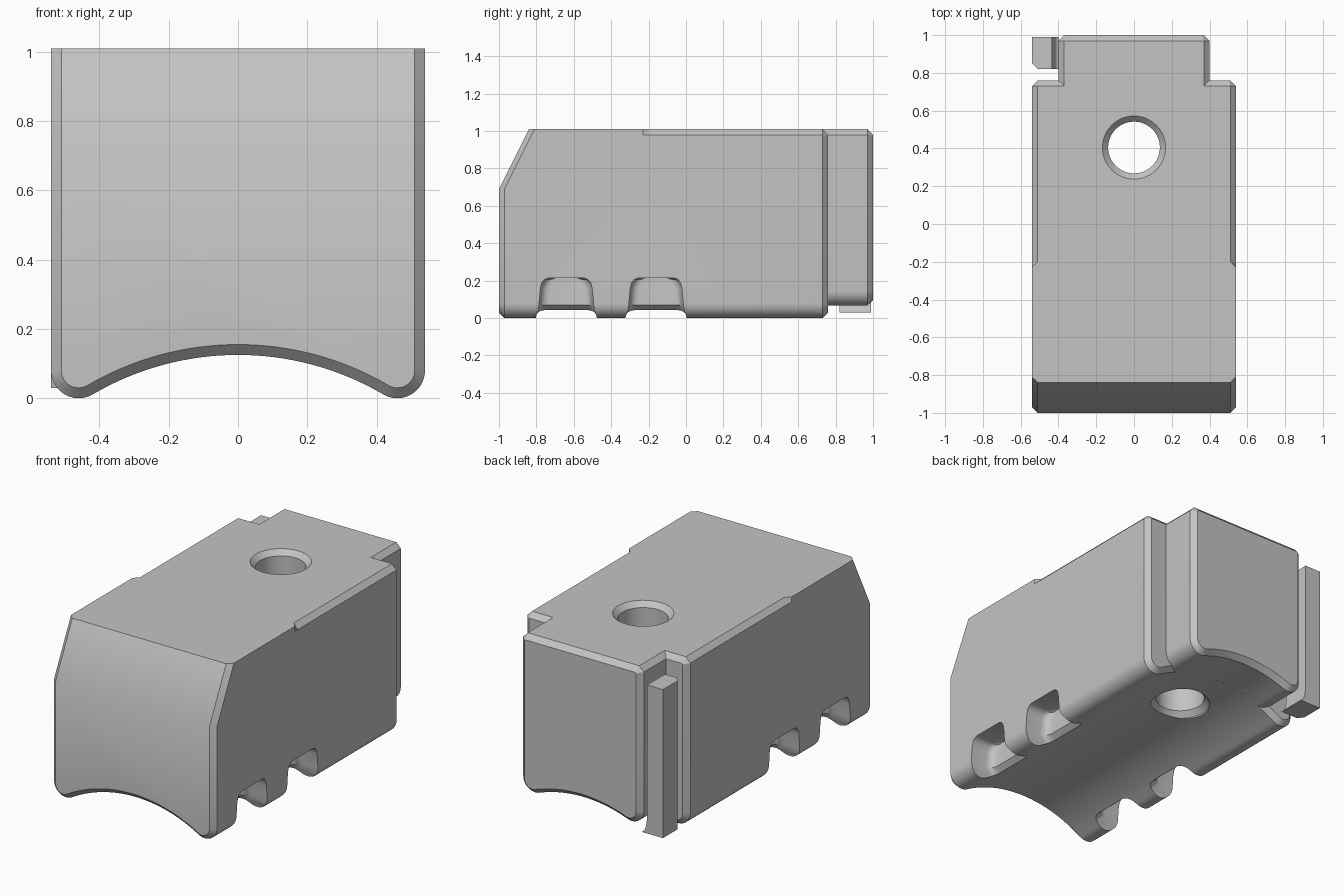
import bpy
import bmesh
from math import sin, cos, pi, sqrt, atan2

cube = bpy.data.objects.get("Cube")
if cube:
    bpy.data.objects.remove(cube, do_unlink=True)

GREY = bpy.data.materials.new("plain grey")
GREY.use_nodes = True
GREY.diffuse_color = (0.55, 0.55, 0.55, 1)
GREY.node_tree.nodes["Principled BSDF"].inputs["Base Color"].default_value = (0.55, 0.55, 0.55, 1)

TOP, BEND, CH = 1.01, 0.69, 0.03      # top height, start of front slope, chamfer size
ARC_R, APEX = 0.829, 0.125            # underside arch
ARC_Z = APEX - ARC_R


def loft(name, rings, split=None):
    """Skin a list of closed rings; optionally split the first cap along two ring points."""
    bm = bmesh.new()
    vs = [[bm.verts.new(p) for p in ring] for ring in rings]
    n = len(rings[0])
    for a, b in zip(vs, vs[1:]):
        for i in range(n):
            j = (i + 1) % n
            bm.faces.new((a[i], a[j], b[j], b[i]))
    cap = bm.faces.new(vs[0][::-1])
    bm.faces.new(vs[-1])
    if split:
        bmesh.utils.face_split(cap, vs[0][split[0]], vs[0][split[1]])
    bmesh.ops.recalc_face_normals(bm, faces=bm.faces)
    mesh = bpy.data.meshes.new(name)
    bm.to_mesh(mesh)
    bm.free()
    mesh.materials.append(GREY)
    ob = bpy.data.objects.new(name, mesh)
    bpy.context.collection.objects.link(ob)
    return ob


def section(y, width, inset=0.0, top_cut=0.0, top_inset=0.0, slope=0.0):
    """Arched cross-section with rounded feet, at depth y."""
    r = 0.08
    cx = width - r
    cz = ARC_Z + sqrt((ARC_R + r) ** 2 - cx ** 2)
    tangent = atan2(cx, cz - ARC_Z)
    half = []
    for i in range(16):                       # underside arch
        a = tangent * i / 16
        half.append(((ARC_R + inset) * sin(a), ARC_Z + (ARC_R + inset) * cos(a)))
    for i in range(13):                       # rounded foot
        a = -pi / 2 - tangent + (pi / 2 + tangent) * i / 12
        half.append((cx + (r - inset) * cos(a), cz + (r - inset) * sin(a)))
    w, top = width - inset, TOP - top_inset
    low = CH if not top_inset else 0.006
    half += [(w, BEND), (w, top - low), (w - top_cut, top)]
    outline = half + [(-x, z) for x, z in reversed(half[1:])]
    return [(x, y + slope * max(0, z - BEND), z) for x, z in outline]


def cut(target, cutter):
    mod = target.modifiers.new("cut", 'BOOLEAN')
    mod.operation = 'DIFFERENCE'
    mod.solver = 'EXACT'
    mod.object = cutter
    cutter.hide_render = True
    bpy.ops.object.select_all(action='DESELECT')
    target.select_set(True)
    bpy.context.view_layer.objects.active = target
    bpy.ops.object.modifier_apply(modifier=mod.name)
    bpy.data.objects.remove(cutter, do_unlink=True)


def smooth(ob):
    bpy.ops.object.select_all(action='DESELECT')
    ob.select_set(True)
    bpy.context.view_layer.objects.active = ob
    bpy.ops.object.shade_smooth_by_angle()


# Main body, sloped at the front and chamfered at both ends
W = 0.54
rings = [
    section(-1.0, W, inset=CH, slope=0.5),
    section(-1.0 + CH, W, slope=0.5),
    section(-0.23, W),
    section(-0.20, W, top_cut=CH),
    section(0.73, W, top_cut=CH),
    section(0.76, W, inset=CH, top_cut=0.006, top_inset=CH),
]
count = len(rings[0])
bend = (count + 1) // 2 - 3
body = loft("main_body", rings, split=(bend, count - bend))

# Vertical bore, flared at both ends
steps = [(-0.1, 0.167), (0.118, 0.167), (0.15, 0.137), (TOP - CH, 0.137),
         (TOP, 0.167), (TOP + 0.04, 0.207)]
bore = loft("bore_cutter", [
    [(r * cos(2 * pi * i / 48), 0.405 + r * sin(2 * pi * i / 48), z) for i in range(48)]
    for z, r in steps])
cut(body, bore)


# Side notches along the feet
def notch_ring(side, cy, z, hy, x_in, r=0.05):
    pts = [(0.7, -hy), (0.7, hy)]
    for i in range(6):
        a = pi / 2 * (1 + i / 5)
        pts.append((x_in + r + r * cos(a), hy - r + r * sin(a)))
    for i in range(6):
        a = pi + pi / 2 * i / 5
        pts.append((x_in + r + r * cos(a), -hy + r + r * sin(a)))
    return [(side * x, cy + y, z) for x, y in pts]


NOTCH = [(-0.05, 0.17, 0.33), (0.01, 0.162, 0.345), (0.04, 0.15, 0.355), (0.07, 0.146, 0.39),
         (0.16, 0.138, 0.386), (0.19, 0.13, 0.383), (0.207, 0.115, 0.381), (0.213, 0.098, 0.38)]
for side in (-1, 1):
    for cy in (-0.64, -0.16):
        cut(body, loft("notch_cutter", [notch_ring(side, cy, *s) for s in NOTCH]))
smooth(body)

# Narrow rear block
rear = loft("rear_block", [
    section(0.73, 0.40, top_cut=CH),
    section(0.97, 0.40, top_cut=CH),
    section(1.0, 0.40, inset=CH, top_cut=0.006, top_inset=CH),
])
smooth(rear)


# Separate corner strip with a foot that curves inward
def strip_ring(z, x_in):
    return [(x_in, 0.82, z), (x_in, 0.99, z), (-W, 0.99, z), (-W, 0.85, z), (-W + CH, 0.82, z)]


foot = [(0.03 + 0.11 * sin(pi / 2 * i / 6), -0.40 - 0.035 * (1 - cos(pi / 2 * i / 6)))
        for i in range(7)]
foot = [(0.03 + 0.11 * (1 - cos(pi / 2 * i / 6)), -0.40 - 0.035 * sin(pi / 2 * i / 6))
        for i in range(7)]
strip = loft("corner_strip", [strip_ring(z, x) for z, x in foot + [(0.92, -0.435)]])
smooth(strip)
